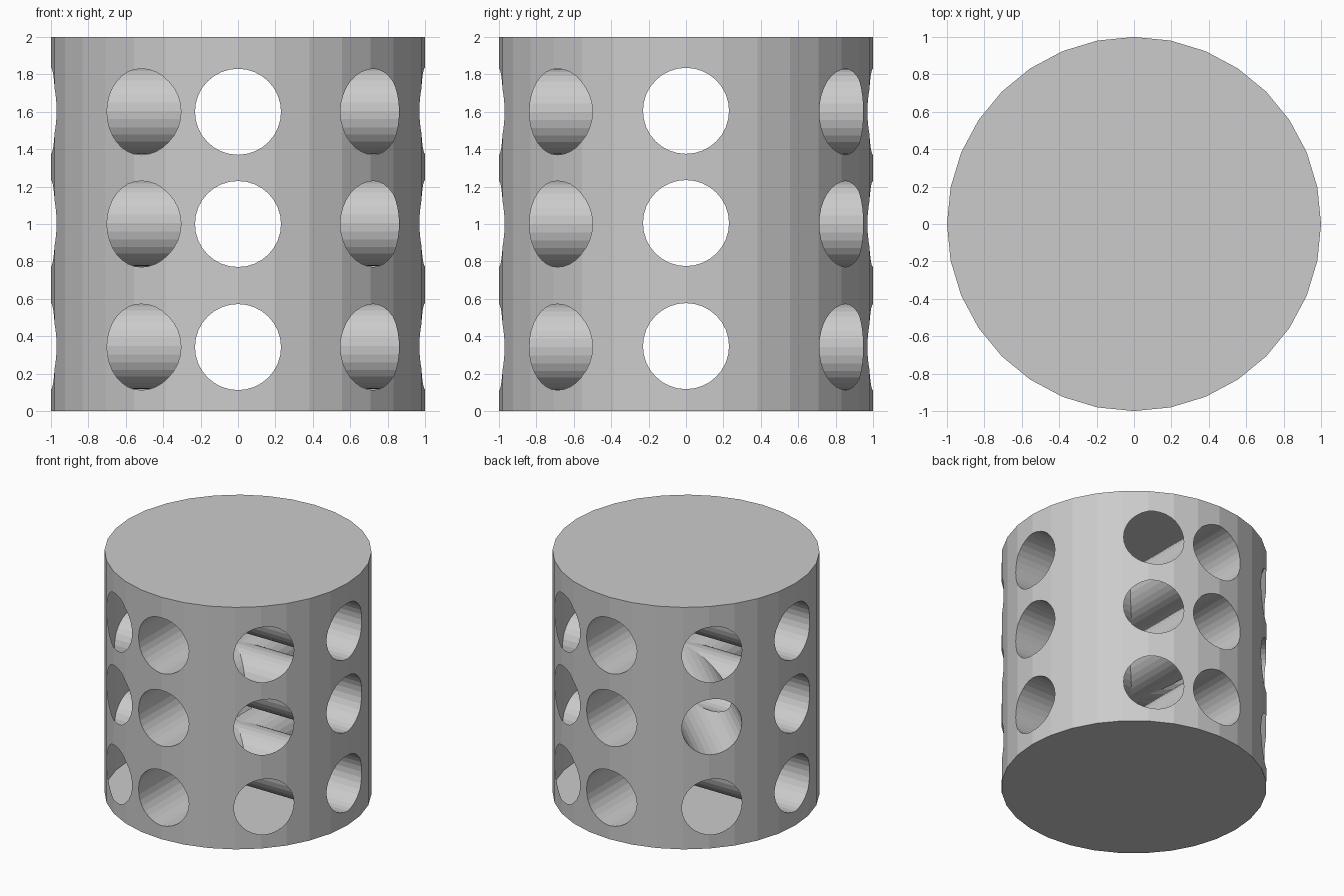
import bpy, bmesh, math
from mathutils import Matrix, Vector

cube = bpy.data.objects.get("Cube")
if cube:
    bpy.data.objects.remove(cube, do_unlink=True)

HOLE_R = 0.23
ROWS = (0.342, 1.0, 1.6)          # hole centre heights
SIDE_ANGLES = (58.8, 136.5, 238.8, 316.5)   # slanted openings around the drum


def cylinder(name, radius, depth, matrix, sides=32):
    bm = bmesh.new()
    bmesh.ops.create_cone(bm, cap_ends=True, segments=sides, radius1=radius,
                          radius2=radius, depth=depth, matrix=matrix)
    mesh = bpy.data.meshes.new(name)
    bm.to_mesh(mesh)
    bm.free()
    obj = bpy.data.objects.new(name, mesh)
    bpy.context.collection.objects.link(obj)
    return obj


def bore(name, angle, z, start, end):
    """Horizontal cutter along a compass angle, from start to end radius."""
    matrix = (Matrix.Translation((0, 0, z))
              @ Matrix.Rotation(math.radians(angle), 4, 'Z')
              @ Matrix.Translation(((start + end) / 2, 0, 0))
              @ Matrix.Rotation(math.radians(90), 4, 'Y'))
    obj = cylinder(name, HOLE_R, end - start, matrix)
    obj.hide_render = True
    return obj


drum = cylinder("perforated_drum", 1.0, 2.0, Matrix.Translation((0, 0, 1)))

# Crossing tubes in every row, plus one slanted tube at mid height
cutters = []
for z in ROWS:
    cutters.append(bore("cross_bore_y", 90, z, -1.3, 1.3))
    cutters.append(bore("cross_bore_x", 0, z + 0.005, -1.3, 1.3))
cutters.append(bore("slanted_bore", SIDE_ANGLES[1], ROWS[1] + 0.0025, 0, 1.3))

# Shallow pockets where the skin is open to the hollow inside
openings = []
for z in ROWS:
    for angle in SIDE_ANGLES:
        if z == ROWS[1] and angle == SIDE_ANGLES[1]:
            continue
        cutters.append(bore("opening", angle, z, 0.93, 1.3))
        a = math.radians(angle)
        openings.append((Vector((math.cos(a), math.sin(a), 0)), z))

for cutter in cutters:
    mod = drum.modifiers.new(cutter.name, 'BOOLEAN')
    mod.operation = 'DIFFERENCE'
    mod.solver = 'EXACT'
    mod.object = cutter

bpy.context.view_layer.update()
graph = bpy.context.evaluated_depsgraph_get()
result = bpy.data.meshes.new_from_object(drum.evaluated_get(graph))
drum.modifiers.clear()
drum.data = result
for cutter in cutters:
    bpy.data.objects.remove(cutter, do_unlink=True)


# Remove pocket walls and ends, leaving clean openings in the skin
def in_pocket(point, axis, z):
    along = point.dot(axis)
    off = point - axis * along - Vector((0, 0, z))
    return along > 0.9 and off.length < HOLE_R + 0.002


bm = bmesh.new()
bm.from_mesh(result)
doomed = [f for f in bm.faces
          if any(all(in_pocket(v.co, axis, z) for v in f.verts)
                 for axis, z in openings)]
bmesh.ops.delete(bm, geom=doomed, context='FACES')
for face in bm.faces:
    face.smooth = False
    face.material_index = 0
bm.to_mesh(result)
bm.free()

# Plain grey finish
grey = bpy.data.materials.new("light_grey")
grey.use_nodes = True
colour = (0.6, 0.6, 0.6, 1)
grey.diffuse_color = colour
grey.node_tree.nodes["Principled BSDF"].inputs["Base Color"].default_value = colour
result.materials.clear()
result.materials.append(grey)
